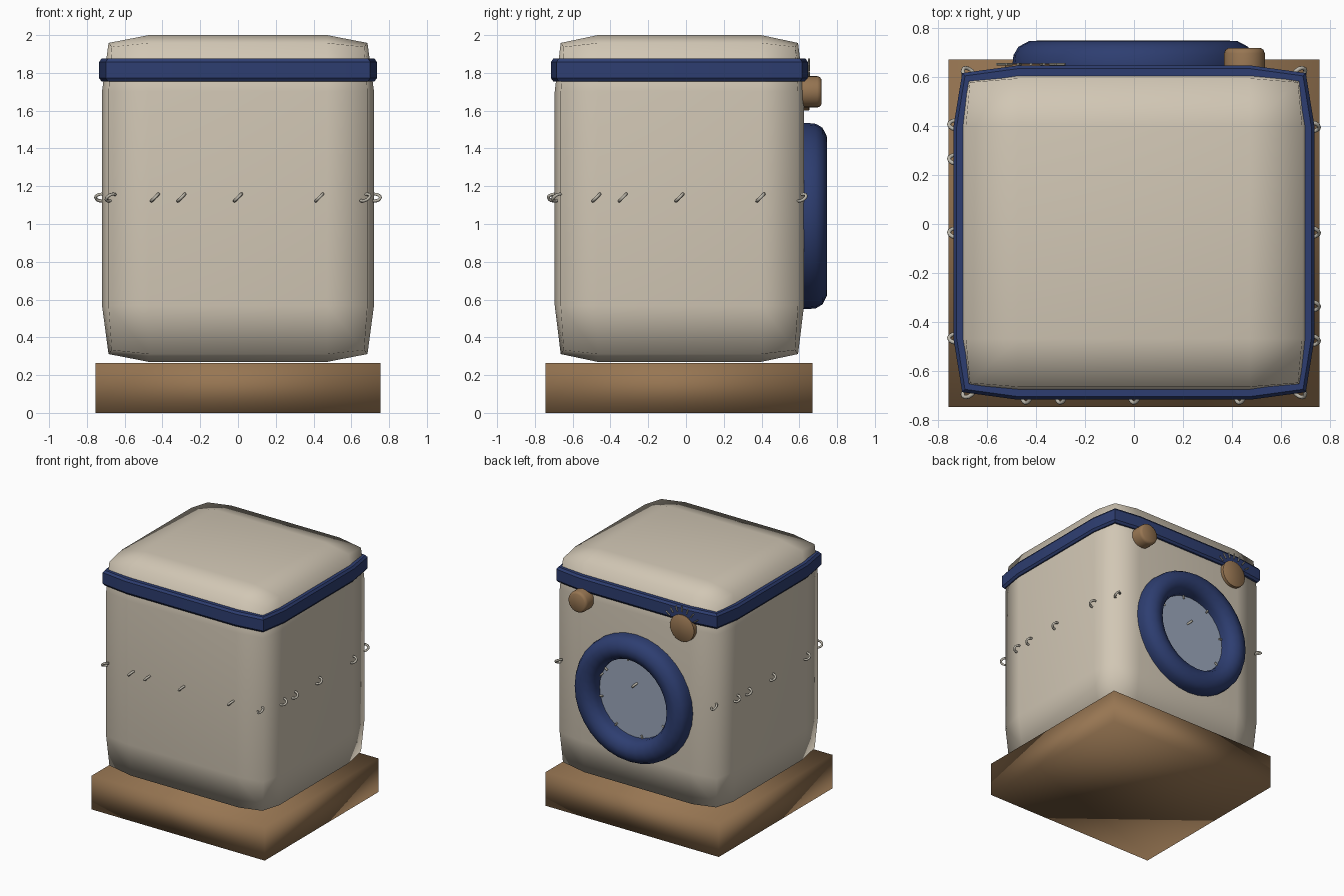
import bpy, bmesh, math
from mathutils import Vector

if "Cube" in bpy.data.objects:
    bpy.data.objects.remove(bpy.data.objects["Cube"])

def mat(name, rgb):
    m = bpy.data.materials.new(name)
    m.diffuse_color = (*rgb, 1)
    m.use_nodes = True
    m.node_tree.nodes["Principled BSDF"].inputs["Base Color"].default_value = m.diffuse_color
    return m

CREAM = mat("cream cloth", (0.64, 0.57, 0.46))
BLUE = mat("navy blue", (0.027, 0.048, 0.165))
BROWN = mat("wood brown", (0.31, 0.18, 0.085))
GLASS = mat("grey blue glass", (0.33, 0.39, 0.50))
STEEL = mat("pale thread", (0.50, 0.47, 0.40))
CY = -0.035                      # middle of the cabinet in y

def finish(bm, name, material, angle=None):
    bmesh.ops.recalc_face_normals(bm, faces=bm.faces)
    me = bpy.data.meshes.new(name)
    bm.to_mesh(me)
    bm.free()
    me.materials.append(material)
    ob = bpy.data.objects.new(name, me)
    bpy.context.collection.objects.link(ob)
    for p in me.polygons:
        p.use_smooth = True
    if angle:
        bpy.ops.object.select_all(action='DESELECT')
        ob.select_set(True)
        bpy.context.view_layer.objects.active = ob
        bpy.ops.object.shade_smooth_by_angle(angle=math.radians(angle))
    return ob

def skin(bm, rings, closed):
    """Bridge consecutive rings of vertices."""
    n = len(rings[0])
    pairs = list(zip(rings, rings[1:]))
    if closed:
        pairs.append((rings[-1], rings[0]))
    for a, b in pairs:
        for i in range(n):
            j = (i + 1) % n
            bm.faces.new((a[i], a[j], b[j], b[i]))

def lathe(name, profile, cx, cz, material, segs=32, closed=False, angle=40):
    """Turn a (radius, y) profile around a y-axis through (cx, cz)."""
    bm = bmesh.new()
    rings = []
    for r, y in profile:
        rings.append([bm.verts.new((cx + r * math.cos(t), y, cz + r * math.sin(t)))
                      for t in (2 * math.pi * k / segs for k in range(segs))])
    skin(bm, rings, closed)
    if not closed:
        bm.faces.new(rings[0])
        bm.faces.new(rings[-1])
    return finish(bm, name, material, angle)

# Base: plain block with soft shading
bm = bmesh.new()
bmesh.ops.create_cube(bm, size=1)
for v in bm.verts:
    v.co = Vector((v.co.x * 1.51, v.co.y * 1.415 - 0.0375, (v.co.z + 0.5) * 0.265))
finish(bm, "base", BROWN)

# Body: 3x3 cube with edges and corners pulled in
bm = bmesh.new()
bmesh.ops.create_cube(bm, size=2)
bmesh.ops.subdivide_edges(bm, edges=bm.edges[:], cuts=2, use_grid_fill=True)
for v in bm.verts:
    ext = [abs(c) > 0.9 for c in v.co]
    pull = {1: 1.0, 2: 0.952, 3: 0.928}[sum(ext)]
    c = [math.copysign(pull if e else 0.655, k) for k, e in zip(v.co, ext)]
    v.co = Vector((c[0] * 0.72, c[1] * 0.66 + CY, c[2] * 0.865 + 1.135))
finish(bm, "body", CREAM)

# Band around the top
quarter = [(0.735, 0.435), (0.70, 0.65), (0.48, 0.68)]
outline = []
for sx, sy in ((1, 1), (-1, 1), (-1, -1), (1, -1)):
    pts = quarter if sx * sy > 0 else quarter[::-1]
    outline += [(sx * x, sy * y) for x, y in pts]
bm = bmesh.new()
rings = []
for inset, z in ((0.07, 1.755), (0.012, 1.755), (0, 1.772), (0, 1.858), (0.012, 1.875), (0.07, 1.875)):
    rings.append([bm.verts.new((x * (1 - inset / 0.735), y * (1 - inset / 0.68) + CY, z))
                  for x, y in outline])
skin(bm, rings, True)
finish(bm, "top_band", BLUE, 35)

# Door: padded ring and round window
DX, DZ = -0.003, 1.042
lathe("door_ring", [(0.31, 0.60), (0.312, 0.68), (0.335, 0.725), (0.385, 0.747), (0.425, 0.745),
                    (0.468, 0.722), (0.488, 0.688), (0.4925, 0.65), (0.4925, 0.60)],
      DX, DZ, BLUE, closed=True, angle=60)
lathe("door_window", [(0.33, 0.60), (0.33, 0.636)], DX, DZ, GLASS)

# Knob and flat button
lathe("knob", [(0.083, 0.61), (0.083, 0.695), (0.078, 0.709), (0.066, 0.717)], 0.45, 1.70, BROWN, 24, angle=60)
BX, BZ = -0.42, 1.705
lathe("button", [(0.105, 0.615), (0.105, 0.65), (0.10, 0.654)], BX, BZ, BROWN, 24)

# Stitches: little thread loops and pins gathered in one object
cu = bpy.data.curves.new("stitches", 'CURVE')
cu.dimensions = '3D'
cu.bevel_depth = 0.0085
cu.bevel_resolution = 1
cu.use_fill_caps = True

def thread(points, radius=1.0):
    s = cu.splines.new('POLY')
    s.points.add(len(points) - 1)
    for p, co in zip(s.points, points):
        p.co = (*co, 1)
        p.radius = radius

def loop(pos, normal):
    n = Vector((*normal, 0)).normalized()
    side = Vector((-n.y, n.x, 0))
    d = (side + Vector((0, 0, 1))).normalized()
    thread([Vector(pos) + d * 0.026 * math.cos(t) + n * 0.032 * math.sin(t)
            for t in (math.pi * (k / 8 * 1.3 - 0.15) for k in range(9))])

for nx, ny in ((0, -1), (1, 0), (0, 1), (-1, 0)):
    for o in (-0.44, -0.30, 0.0, 0.43):
        loop((nx * 0.722 - ny * o, CY + ny * 0.662 + nx * o, 1.14), (nx, ny))
for sx in (-1, 1):
    for sy in (-1, 1):
        loop((sx * 0.672, CY + sy * 0.645, 1.14), (sx, sy))

def pin(cx, cz, deg, r0, r1, y, radius):
    c, s = math.cos(math.radians(deg)), math.sin(math.radians(deg))
    thread([(cx + c * r, y, cz + s * r) for r in (r0, r1)], radius)

for k in range(7):
    pin(BX, BZ, 36 + 18 * k, 0.13, 0.172, 0.651, 0.6)
for k in range(8):
    pin(DX, DZ, 78 + 45 * k, 0.285, 0.33, 0.642, 0.8)

st = bpy.data.objects.new("stitches", cu)
bpy.context.collection.objects.link(st)
cu.materials.append(STEEL)
bpy.ops.object.select_all(action='DESELECT')
st.select_set(True)
bpy.context.view_layer.objects.active = st
bpy.ops.object.convert(target='MESH')
